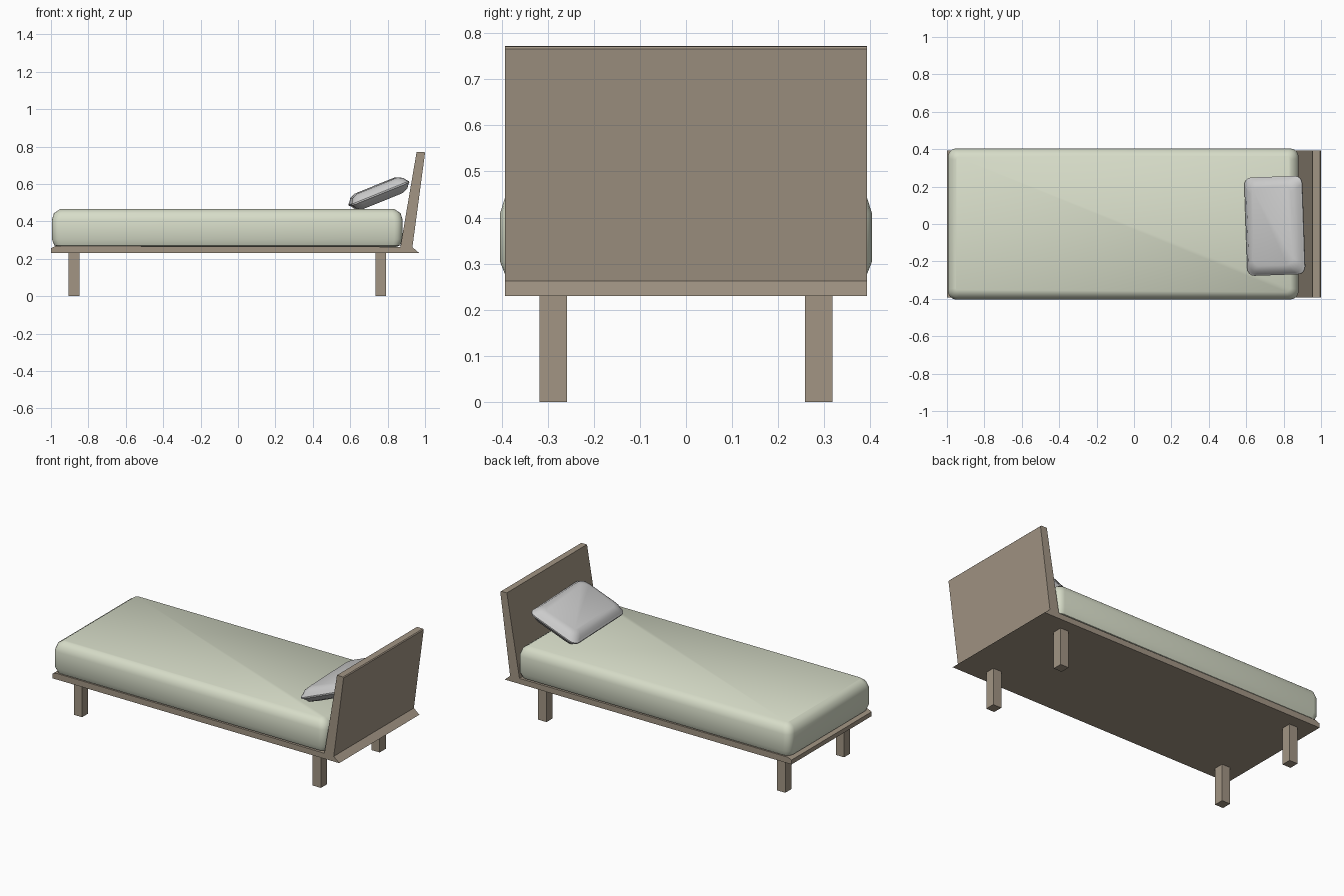
import bpy, bmesh, math
from mathutils import Matrix

if "Cube" in bpy.data.objects:
    bpy.data.objects.remove(bpy.data.objects["Cube"])


def material(name, rgb):
    m = bpy.data.materials.new(name)
    m.diffuse_color = (*rgb, 1)
    m.use_nodes = True
    m.node_tree.nodes["Principled BSDF"].inputs["Base Color"].default_value = m.diffuse_color
    return m


wood = material("dark_wood", (0.36, 0.30, 0.23))
fabric = material("sage_fabric", (0.68, 0.72, 0.58))


def finish(name, bm, mat=None, smooth=None):
    bmesh.ops.recalc_face_normals(bm, faces=bm.faces)
    me = bpy.data.meshes.new(name)
    bm.to_mesh(me)
    bm.free()
    ob = bpy.data.objects.new(name, me)
    bpy.context.collection.objects.link(ob)
    if mat:
        me.materials.append(mat)
    if smooth:
        bpy.ops.object.select_all(action='DESELECT')
        ob.select_set(True)
        bpy.context.view_layer.objects.active = ob
        bpy.ops.object.shade_smooth_by_angle(angle=math.radians(smooth))
    return ob


def extrude_profile(name, pts, y0, y1, mat):
    """Prism from an x-z profile between two y positions."""
    bm = bmesh.new()
    a = [bm.verts.new((x, y0, z)) for x, z in pts]
    b = [bm.verts.new((x, y1, z)) for x, z in pts]
    bm.faces.new(a)
    bm.faces.new(b[::-1])
    for i in range(len(pts)):
        j = (i + 1) % len(pts)
        bm.faces.new((a[i], a[j], b[j], b[i]))
    return finish(name, bm, mat)


def cushion(name, rings, matrix, mat=None, seg=4):
    """Loft of rounded rectangles given as (half x, half y, z, corner radius)."""
    bm = bmesh.new()
    loops = []
    for hx, hy, z, r in rings:
        loop = []
        for q, (sx, sy) in enumerate(((1, 1), (-1, 1), (-1, -1), (1, -1))):
            for k in range(seg + 1):
                t = math.pi / 2 * (q + k / seg)
                loop.append(bm.verts.new((sx * (hx - r) + r * math.cos(t),
                                          sy * (hy - r) + r * math.sin(t), z)))
        loops.append(loop)
    n = len(loops[0])
    for a, b in zip(loops, loops[1:]):
        for i in range(n):
            j = (i + 1) % n
            bm.faces.new((a[i], a[j], b[j], b[i]))
    bm.faces.new(loops[0][::-1])
    bm.faces.new(loops[-1])
    bm.transform(matrix)
    return finish(name, bm, mat, smooth=40)


# Platform with bevelled ends
extrude_profile("platform", [(-1, 0.23), (0.97, 0.23), (0.93, 0.264), (-0.975, 0.268),
                             (-1, 0.257)], -0.393, 0.393, wood)

# Leaning headboard
extrude_profile("headboard", [(0.868, 0.262), (0.932, 0.258), (1.0, 0.766),
                              (0.995, 0.771), (0.955, 0.772)], -0.393, 0.393, wood)

# Four square legs
for end, x in (("foot", -0.905), ("head", 0.735)):
    for side, y in (("front", -0.318), ("back", 0.258)):
        extrude_profile(f"{end}_{side}_leg", [(x, 0), (x + 0.057, 0), (x + 0.057, 0.235),
                                              (x, 0.235)], y, y + 0.06, wood)

# Mattress
cushion("mattress", [(0.905, 0.375, 0.264, 0.03), (0.925, 0.391, 0.272, 0.04),
                     (0.9375, 0.404, 0.305, 0.045), (0.9375, 0.404, 0.408, 0.045),
                     (0.927, 0.393, 0.443, 0.045), (0.895, 0.364, 0.465, 0.02)],
        Matrix.Translation((-0.0575, 0, 0)), fabric)

# Pillow propped against the headboard, with a seam ridge around its middle
half = [(0.166, 0.263, 0.004, 0.04), (0.157, 0.254, 0.013, 0.045),
        (0.145, 0.242, 0.031, 0.045), (0.115, 0.212, 0.044, 0.035)]
rings = [(a, b, -z, r) for a, b, z, r in reversed(half)] + half
cushion("pillow", rings, Matrix.Translation((0.753, -0.01, 0.55))
        @ Matrix.Rotation(math.radians(2), 4, 'Z')
        @ Matrix.Rotation(math.radians(-22), 4, 'Y'))
